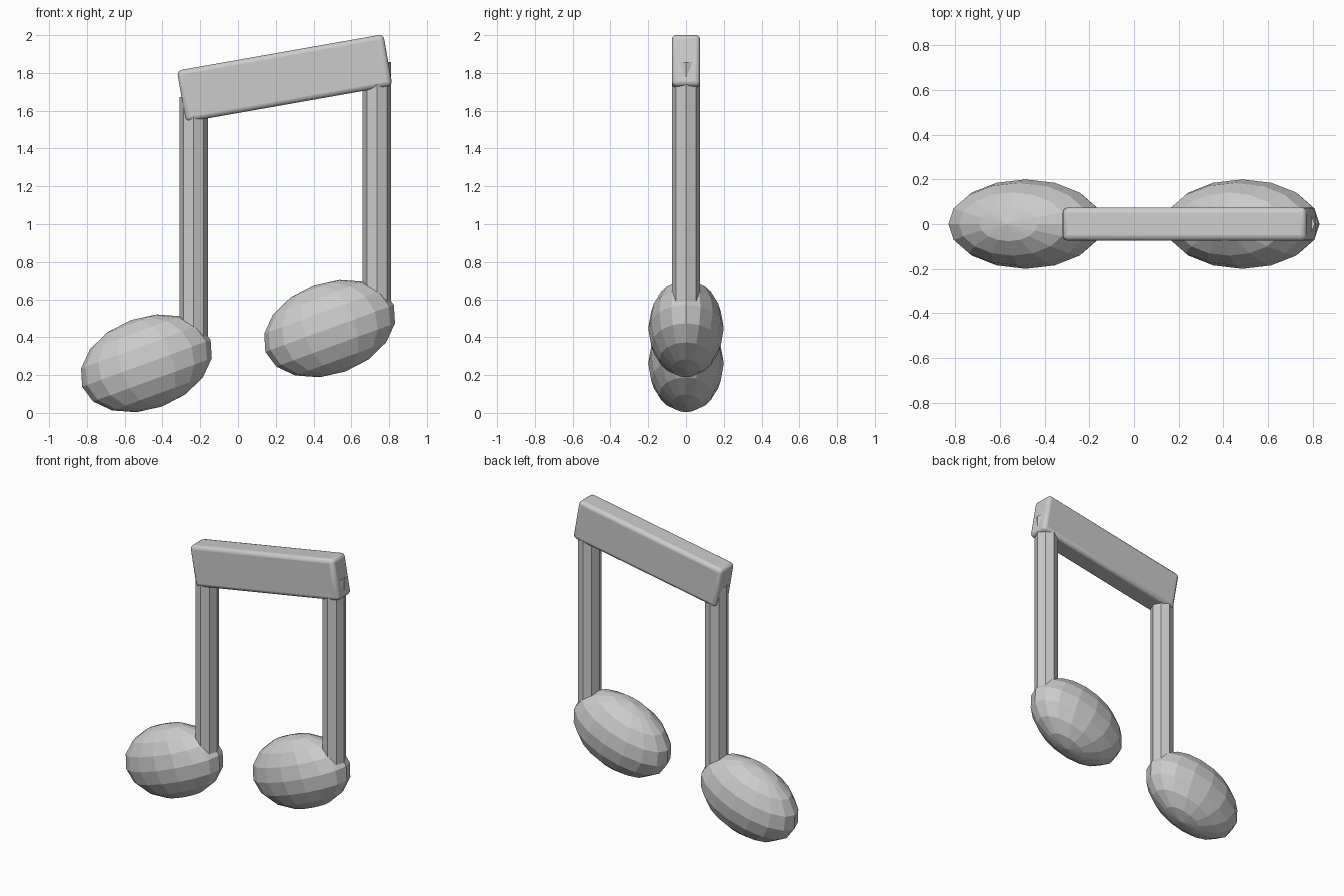
import bpy
from math import radians

cube = bpy.data.objects.get("Cube")
if cube:
    bpy.data.objects.remove(cube, do_unlink=True)

# One plain grey for the whole model
grey = bpy.data.materials.new("plain_grey")
grey.use_nodes = True
colour = (0.6, 0.6, 0.6, 1)
grey.diffuse_color = colour
grey.node_tree.nodes["Principled BSDF"].inputs["Base Color"].default_value = colour


def finish(name):
    obj = bpy.context.object
    obj.name = name
    obj.data.materials.append(grey)
    return obj


def note(side, x, z):
    """Tilted oval head with an upright stem at its +x end."""
    bpy.ops.mesh.primitive_uv_sphere_add(
        segments=16, ring_count=8, radius=1, location=(x, 0, z),
        rotation=(0, radians(-20), 0))
    head = finish(side + "_note_head")
    head.scale = (0.362, 0.2, 0.243)

    bottom, top = z + 0.03, z + 1.41
    bpy.ops.mesh.primitive_cylinder_add(
        vertices=8, radius=0.075, depth=top - bottom,
        location=(x + 0.25, 0, (top + bottom) / 2))
    finish(side + "_stem")


note("right", -0.485, 0.262)
note("left", 0.485, 0.447)

# Sloping beam with softened edges
bpy.ops.mesh.primitive_cube_add(
    size=1, location=(0.247, 0, 1.772), rotation=(0, radians(-10), 0))
beam = finish("beam")
beam.scale = (1.11, 0.15, 0.277)
bpy.ops.object.transform_apply(location=False, rotation=False, scale=True)
bevel = beam.modifiers.new("soft_edges", 'BEVEL')
bevel.width = 0.025
bevel.segments = 3
bpy.ops.object.shade_smooth_by_angle(angle=radians(40))
